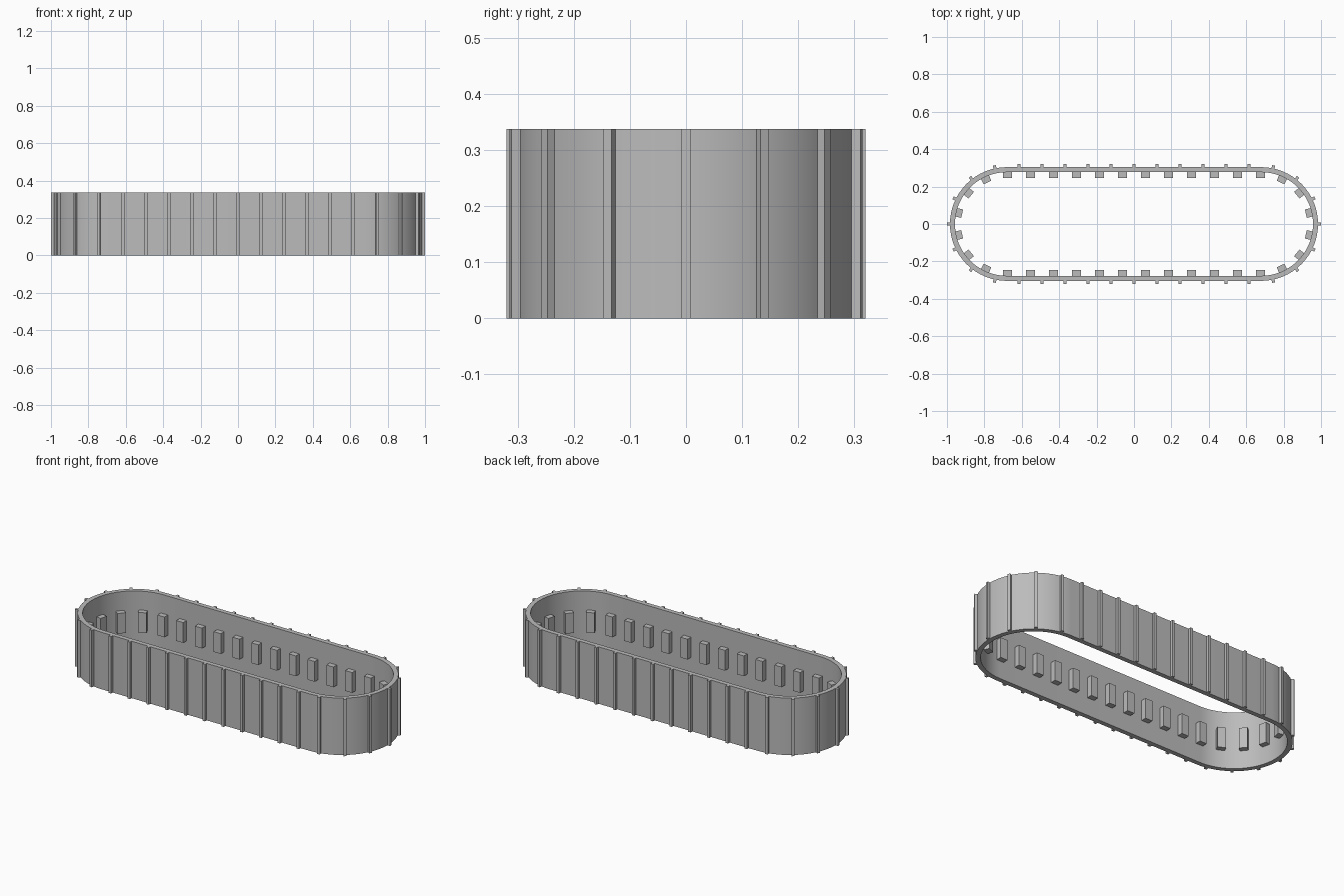
import bpy, bmesh, math
from mathutils import Matrix, Vector

cube = bpy.data.objects.get("Cube")
if cube:
    bpy.data.objects.remove(cube)

HEIGHT = 0.337
HALF_STRAIGHT = 0.68      # centre of each rounded end
R_OUT, R_IN = 0.304, 0.277
PITCH = 0.123             # spacing of treads on the straights
STEP = math.radians(26)   # spacing of treads around the ends

grey = bpy.data.materials.new("rubber_grey")
grey.use_nodes = True
colour = (0.5, 0.5, 0.5, 1)
grey.diffuse_color = colour
grey.node_tree.nodes["Principled BSDF"].inputs["Base Color"].default_value = colour


def finish(bm, name):
    bmesh.ops.recalc_face_normals(bm, faces=bm.faces)
    mesh = bpy.data.meshes.new(name)
    bm.to_mesh(mesh)
    bm.free()
    obj = bpy.data.objects.new(name, mesh)
    obj.data.materials.append(grey)
    bpy.context.collection.objects.link(obj)
    return obj


def stadium(radius, segments=32):
    pts = []
    for side in (1, -1):
        for i in range(segments + 1):
            a = math.pi * (i / segments - 0.5)
            pts.append((side * (HALF_STRAIGHT + radius * math.cos(a)),
                        side * radius * math.sin(a)))
    return pts


def stations(half_step):
    """Centre point and outward angle of every tread or lug on the loop."""
    spots = []
    for k in range(6):
        x = (k + half_step) * PITCH
        spots += [(sx * x, sy * math.pi / 2) for sx in (1, -1) for sy in (1, -1)
                  if x > 0 or sx > 0]
    for k in range(4 - (1 if half_step else 0)):
        a = (k + half_step) * STEP
        for turn in (a, -a) if a > 0 else (a,):
            spots += [(HALF_STRAIGHT, turn), (-HALF_STRAIGHT, math.pi - turn)]
    return spots


def blocks(name, half_step, r0, r1, width, z0, z1):
    bm = bmesh.new()
    for cx, angle in stations(half_step):
        place = (Matrix.Translation((cx, 0, (z0 + z1) / 2))
                 @ Matrix.Rotation(angle, 4, 'Z')
                 @ Matrix.Translation(((r0 + r1) / 2, 0, 0))
                 @ Matrix.Diagonal(Vector((r1 - r0, width, z1 - z0, 1))))
        bmesh.ops.create_cube(bm, size=1, matrix=place)
    return finish(bm, name)


# Belt: closed loop with a rectangular section
bm = bmesh.new()
rings = [[bm.verts.new((x, y, z)) for x, y in stadium(r)]
         for r, z in ((R_OUT, 0), (R_OUT, HEIGHT), (R_IN, HEIGHT), (R_IN, 0))]
count = len(rings[0])
for r in range(4):
    a, b = rings[r], rings[(r + 1) % 4]
    for i in range(count):
        j = (i + 1) % count
        bm.faces.new((a[i], a[j], b[j], b[i]))
belt = finish(bm, "track_belt")
bpy.context.view_layer.objects.active = belt
belt.select_set(True)
bpy.ops.object.shade_smooth_by_angle(angle=math.radians(30))

# Outer tread bars and inner drive lugs
blocks("tread_bars", 0, R_OUT - 0.01, 0.32, 0.016, 0, HEIGHT)
blocks("drive_lugs", 0.5, 0.245, R_IN + 0.008, 0.046, 0.105, 0.225)
